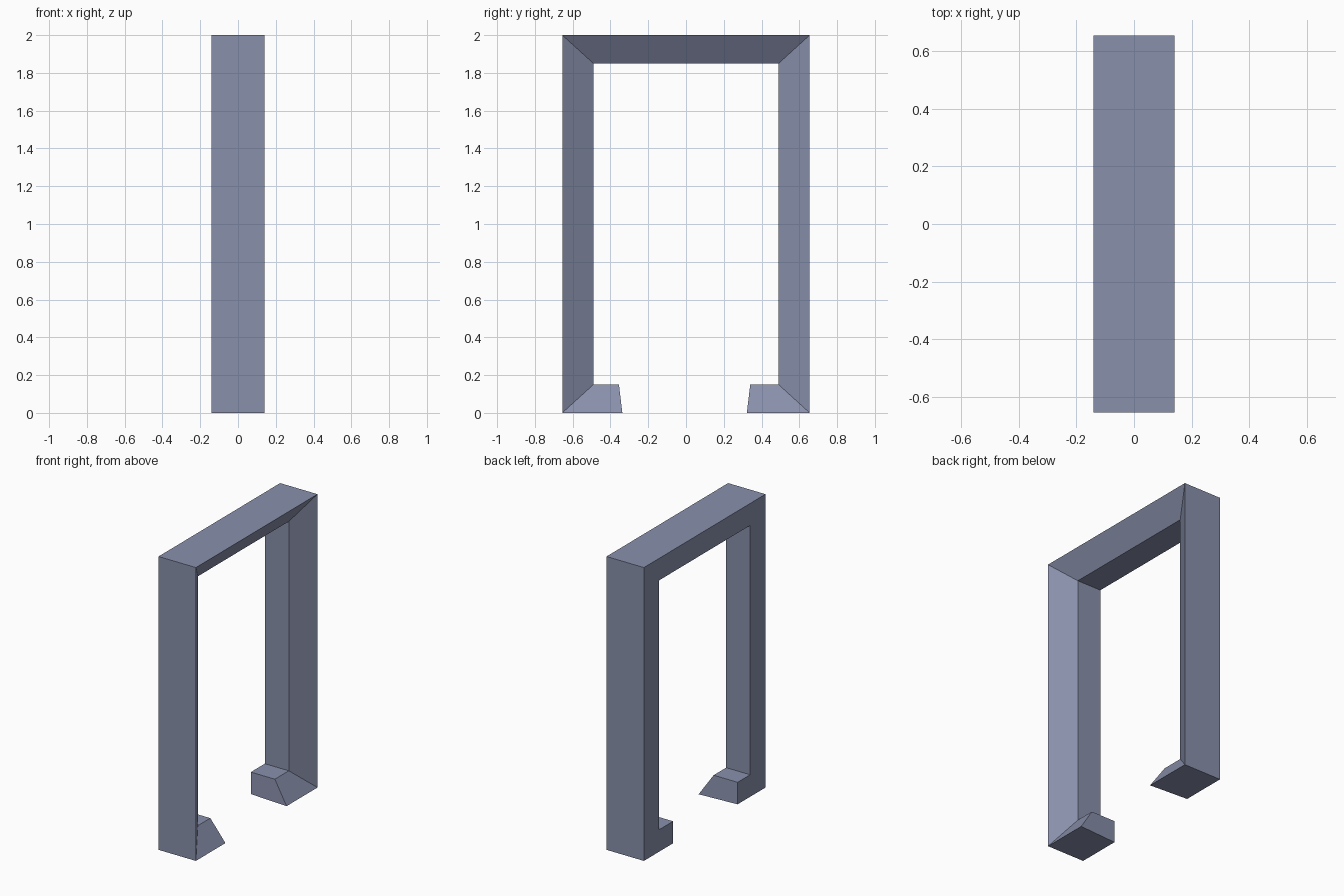
import bpy
import bmesh

# Remove the default cube only
cube = bpy.data.objects.get("Cube")
if cube:
    bpy.data.objects.remove(cube, do_unlink=True)

# Slate blue paint
paint = bpy.data.materials.new("slate_blue")
paint.use_nodes = True
colour = (0.25, 0.28, 0.41, 1.0)
paint.diffuse_color = colour
paint.node_tree.nodes["Principled BSDF"].inputs["Base Color"].default_value = colour

HALF_DEPTH = 0.141      # half the frame thickness along x
LIP_X = 0.04            # where the sloped side meets the inner face
OUT_Y, IN_Y = 0.655, 0.49
TOP, IN_TOP, SILL = 2.0, 1.85, 0.15


def section(bm, outer, inner, flare=0.0):
    """Four-sided cross-section: sloped on +x, flat on -x."""
    (oy, oz), (iy, iz) = outer, inner
    return [bm.verts.new(p) for p in (
        (HALF_DEPTH, oy + flare, oz),
        (-HALF_DEPTH, oy, oz),
        (-HALF_DEPTH, iy, iz),
        (LIP_X, iy, iz))]


bm = bmesh.new()

# Mitred stations along the frame, from one foot over the top to the other
stations = [
    section(bm, (0.34, 0), (0.34, SILL), -0.018),
    section(bm, (OUT_Y, 0), (IN_Y, SILL)),
    section(bm, (OUT_Y, TOP), (IN_Y, IN_TOP)),
    section(bm, (-OUT_Y, TOP), (-IN_Y, IN_TOP)),
    section(bm, (-OUT_Y, 0), (-IN_Y, SILL)),
    section(bm, (-0.355, 0), (-0.355, SILL), 0.018),
]

# Skin between neighbouring stations and close both foot ends
for a, b in zip(stations, stations[1:]):
    for i in range(4):
        j = (i + 1) % 4
        bm.faces.new((a[i], a[j], b[j], b[i]))
bm.faces.new(stations[0])
bm.faces.new(stations[-1])
bmesh.ops.recalc_face_normals(bm, faces=bm.faces)

mesh = bpy.data.meshes.new("door_frame")
bm.to_mesh(mesh)
bm.free()
mesh.materials.append(paint)
frame = bpy.data.objects.new("door_frame", mesh)
bpy.context.collection.objects.link(frame)
